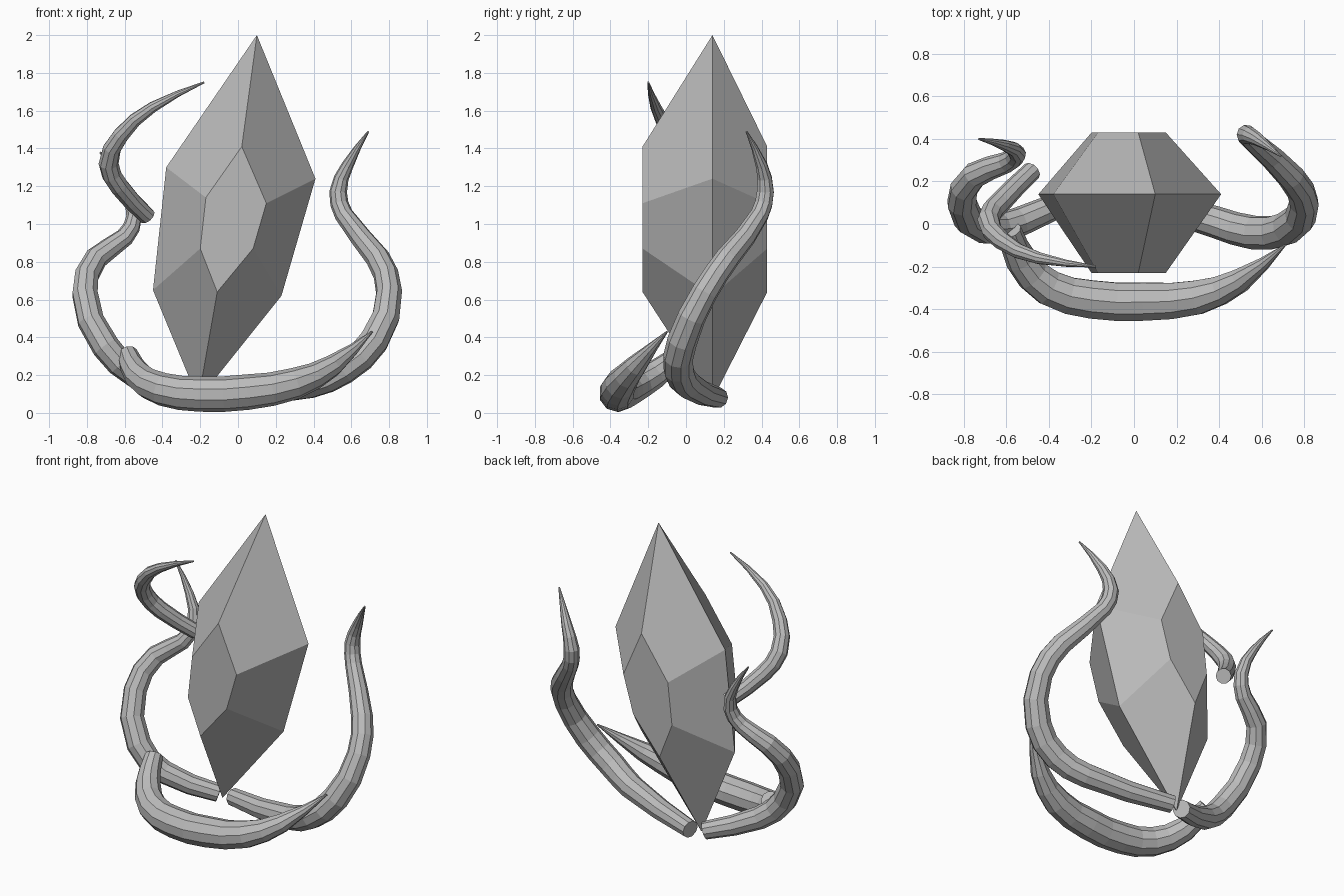
import bpy
import bmesh

default_cube = bpy.data.objects.get("Cube")
if default_cube:
    bpy.data.objects.remove(default_cube, do_unlink=True)


def make_material(name, colour):
    material = bpy.data.materials.new(name)
    material.use_nodes = True
    material.diffuse_color = colour
    material.node_tree.nodes["Principled BSDF"].inputs["Base Color"].default_value = colour
    return material


stone_grey = make_material("stone grey", (0.5, 0.5, 0.5, 1))


def add_object(name, mesh):
    obj = bpy.data.objects.new(name, mesh)
    mesh.materials.clear()
    mesh.materials.append(stone_grey)
    bpy.context.collection.objects.link(obj)
    return obj


def make_tendril(name, path):
    """Sweep a ten-sided tapering tube along points given as (x, y, z, radius)."""
    curve = bpy.data.curves.new(name + " path", "CURVE")
    curve.dimensions = "3D"
    curve.bevel_depth = 1.0
    curve.bevel_resolution = 3
    curve.resolution_u = 2
    curve.use_fill_caps = True
    spline = curve.splines.new("BEZIER")
    spline.use_smooth = False
    spline.bezier_points.add(len(path) - 1)
    for point, (x, y, z, radius) in zip(spline.bezier_points, path):
        point.co = (x, y, z)
        point.radius = radius
    for point in spline.bezier_points:
        point.handle_left_type = "AUTO"
        point.handle_right_type = "AUTO"

    # Turn the swept curve into a plain faceted mesh
    helper = bpy.data.objects.new(name + " helper", curve)
    bpy.context.collection.objects.link(helper)
    depsgraph = bpy.context.evaluated_depsgraph_get()
    mesh = bpy.data.meshes.new_from_object(helper.evaluated_get(depsgraph))
    bpy.data.objects.remove(helper, do_unlink=True)
    mesh.name = name
    for polygon in mesh.polygons:
        polygon.use_smooth = False
    return add_object(name, mesh)


def make_crystal(name, facet, girdle, front_y, girdle_y, back_y):
    """Loft a front facet out to a wide girdle and back in to a matching rear facet."""
    bm = bmesh.new()
    rings = [
        [bm.verts.new((x, y, z)) for x, z in outline]
        for outline, y in ((facet, front_y), (girdle, girdle_y), (facet, back_y))
    ]
    for near, far in zip(rings, rings[1:]):
        for i in range(len(near)):
            j = (i + 1) % len(near)
            bm.faces.new((near[i], near[j], far[j], far[i]))
    bm.faces.new(rings[0])
    bm.faces.new(rings[-1])
    bmesh.ops.recalc_face_normals(bm, faces=bm.faces)
    mesh = bpy.data.meshes.new(name)
    bm.to_mesh(mesh)
    bm.free()
    return add_object(name, mesh)


# Leaning crystal: outlines run from the top point down one side and up the other
make_crystal(
    "crystal",
    facet=[(0.02, 1.41), (-0.17, 1.14), (-0.2, 0.87),
           (-0.11, 0.64), (0.08, 0.87), (0.15, 1.11)],
    girdle=[(0.1, 2.0), (-0.38, 1.3), (-0.45, 0.65),
            (-0.21, 0.07), (0.23, 0.62), (0.41, 1.24)],
    front_y=-0.23, girdle_y=0.14, back_y=0.43,
)

# Tall tendril rising on the left side
make_tendril("left_tendril", [
    (-0.15, 0.17, 0.08, 0.055),
    (0.38, 0.01, 0.15, 0.075),
    (0.56, -0.04, 0.23, 0.08),
    (0.72, -0.02, 0.38, 0.08),
    (0.8, 0.1, 0.64, 0.07),
    (0.74, 0.22, 0.82, 0.065),
    (0.56, 0.39, 1.05, 0.05),
    (0.53, 0.42, 1.17, 0.047),
    (0.58, 0.4, 1.31, 0.032),
    (0.69, 0.32, 1.49, 0.005),
])

# Shorter tendril rising on the right side
make_tendril("right_tendril", [
    (-0.24, 0.15, 0.09, 0.055),
    (-0.54, 0.01, 0.2, 0.07),
    (-0.7, -0.02, 0.35, 0.075),
    (-0.81, 0.1, 0.63, 0.07),
    (-0.75, 0.23, 0.82, 0.062),
    (-0.6, 0.29, 0.93, 0.05),
    (-0.55, 0.33, 1.04, 0.042),
    (-0.61, 0.37, 1.21, 0.026),
    (-0.73, 0.4, 1.38, 0.005),
])

# Thick tendril lying across the front
make_tendril("front_tendril", [
    (-0.585, -0.03, 0.31, 0.055),
    (-0.53, -0.17, 0.2, 0.075),
    (-0.4, -0.3, 0.125, 0.088),
    (-0.2, -0.355, 0.1, 0.094),
    (0.05, -0.365, 0.11, 0.094),
    (0.3, -0.345, 0.155, 0.084),
    (0.5, -0.265, 0.25, 0.058),
    (0.71, -0.1, 0.43, 0.005),
])

# Detached upper tendril curling over the right side
make_tendril("upper_tendril", [
    (-0.48, 0.25, 1.04, 0.046),
    (-0.63, 0.1, 1.2, 0.052),
    (-0.685, 0.02, 1.32, 0.053),
    (-0.62, -0.08, 1.47, 0.044),
    (-0.45, -0.16, 1.62, 0.029),
    (-0.18, -0.2, 1.75, 0.005),
])
